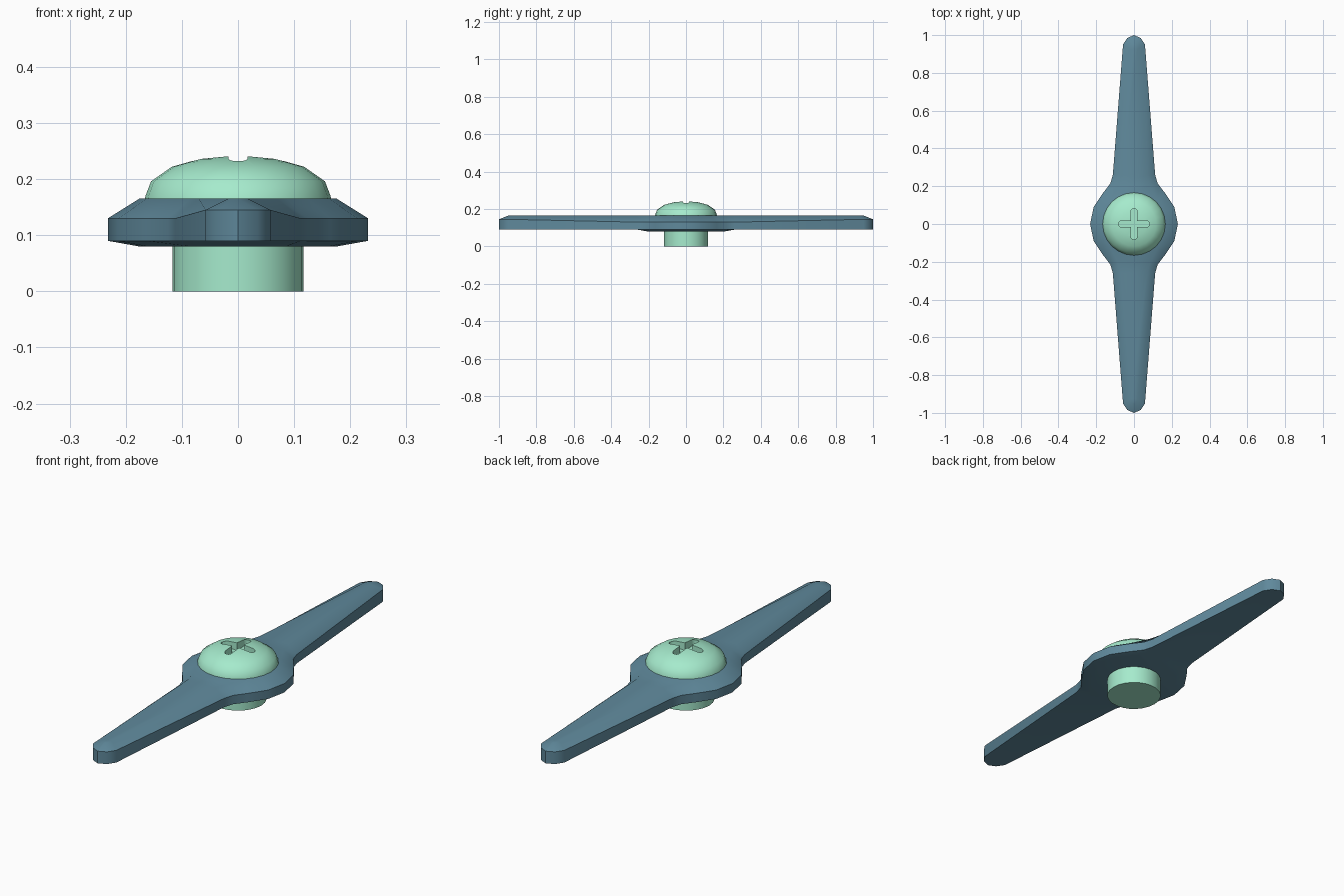
import bpy, bmesh, math

if "Cube" in bpy.data.objects:
    bpy.data.objects.remove(bpy.data.objects["Cube"])


def finish(name, bm, color, angle):
    bmesh.ops.recalc_face_normals(bm, faces=bm.faces)
    mesh = bpy.data.meshes.new(name)
    bm.to_mesh(mesh)
    bm.free()
    ob = bpy.data.objects.new(name, mesh)
    bpy.context.collection.objects.link(ob)
    if color:
        mat = bpy.data.materials.new(name + "_colour")
        mat.diffuse_color = color
        mat.use_nodes = True
        mat.node_tree.nodes["Principled BSDF"].inputs["Base Color"].default_value = mat.diffuse_color
        mesh.materials.append(mat)
        smooth(ob, angle)
    return ob


def smooth(ob, angle):
    bpy.ops.object.select_all(action='DESELECT')
    ob.select_set(True)
    bpy.context.view_layer.objects.active = ob
    bpy.ops.object.shade_smooth_by_angle(angle=math.radians(angle))


BLUE = (0.115, 0.25, 0.33, 1)
MINT = (0.38, 0.83, 0.61, 1)

# Two-armed lever: matching outer outline and inset outline, tip to hub side
# (outer x, outer y, inset x, inset y)
quarter = [(0.035, 0.985, 0.010, 0.945), (0.058, 0.95, 0.018, 0.925),
           (0.112, 0.26, 0.070, 0.26), (0.125, 0.215, 0.085, 0.205),
           (0.164, 0.164, 0.125, 0.125), (0.214, 0.089, 0.162, 0.067)]
half = quarter + [(0.232, 0, 0.176, 0)] + [(a, -b, c, -d) for a, b, c, d in reversed(quarter)]
tip = (0, 1.0, 0, 0.95)


def edge_z(y):
    return 0.145 if abs(y) > 0.9 else 0.13


def belly_z(y):
    return 0.08 if abs(y) < 0.23 else 0.09


bm = bmesh.new()
loop = ([tip] + half + [(0, -1.0, 0, -0.95)]
        + [(-a, b, -c, d) for a, b, c, d in reversed(half)])
rings = [[bm.verts.new((c, d, belly_z(d))) for a, b, c, d in loop],
         [bm.verts.new((a, b, 0.09)) for a, b, c, d in loop],
         [bm.verts.new((a, b, edge_z(b))) for a, b, c, d in loop],
         [bm.verts.new((c, d, 0.165)) for a, b, c, d in loop]]
n = len(loop)
for lo, hi in zip(rings, rings[1:]):
    for i in range(n):
        j = (i + 1) % n
        bm.faces.new((lo[i], lo[j], hi[j], hi[i]))
for ring in (rings[0], rings[-1]):       # caps as strips across x
    for i in range(n // 2):
        quad = [ring[i], ring[i + 1], ring[-(i + 1) % n], ring[-i % n]]
        bm.faces.new(list(dict.fromkeys(quad)))
finish("lever_arms", bm, BLUE, 42)

# Screw: lathed shank and domed head
profile = [(0, 0), (0.117, 0), (0.117, 0.16), (0.167, 0.16), (0.165, 0.17), (0.155, 0.196),
           (0.118, 0.222), (0.068, 0.236), (0.025, 0.2405), (0, 0.241)]
bm = bmesh.new()
vs = [bm.verts.new((r, 0, z)) for r, z in profile]
es = [bm.edges.new(p) for p in zip(vs, vs[1:])]
bmesh.ops.spin(bm, geom=vs + es, cent=(0, 0, 0), axis=(0, 0, 1),
               angle=math.tau, steps=24, use_duplicate=False)
bmesh.ops.remove_doubles(bm, verts=bm.verts, dist=1e-5)
screw = finish("screw", bm, MINT, 35)

# Cross recess cut with one rounded plus-shaped prism
L, W = 0.082, 0.017
pts = []
for k in range(4):
    ca, sa = math.cos(k * math.pi / 2), math.sin(k * math.pi / 2)
    arm = [(W, -W)] + [(L - W + W * math.cos(t), W * math.sin(t))
                       for t in (math.pi * (i / 6 - 0.5) for i in range(7))]
    pts += [(x * ca - y * sa, x * sa + y * ca) for x, y in arm]
bm = bmesh.new()
lo = [bm.verts.new((x, y, 0.207)) for x, y in pts]
hi = [bm.verts.new((x, y, 0.30)) for x, y in pts]
bm.faces.new(lo)
bm.faces.new(hi)
for i in range(len(pts)):
    j = (i + 1) % len(pts)
    bm.faces.new((lo[i], lo[j], hi[j], hi[i]))
cutter = finish("recess_cutter", bm, None, 0)
cutter.hide_render = True

mod = screw.modifiers.new("recess", 'BOOLEAN')
mod.operation = 'DIFFERENCE'
mod.solver = 'EXACT'
mod.object = cutter
bpy.context.view_layer.objects.active = screw
bpy.ops.object.modifier_apply(modifier="recess")
bpy.data.objects.remove(cutter)
smooth(screw, 35)
